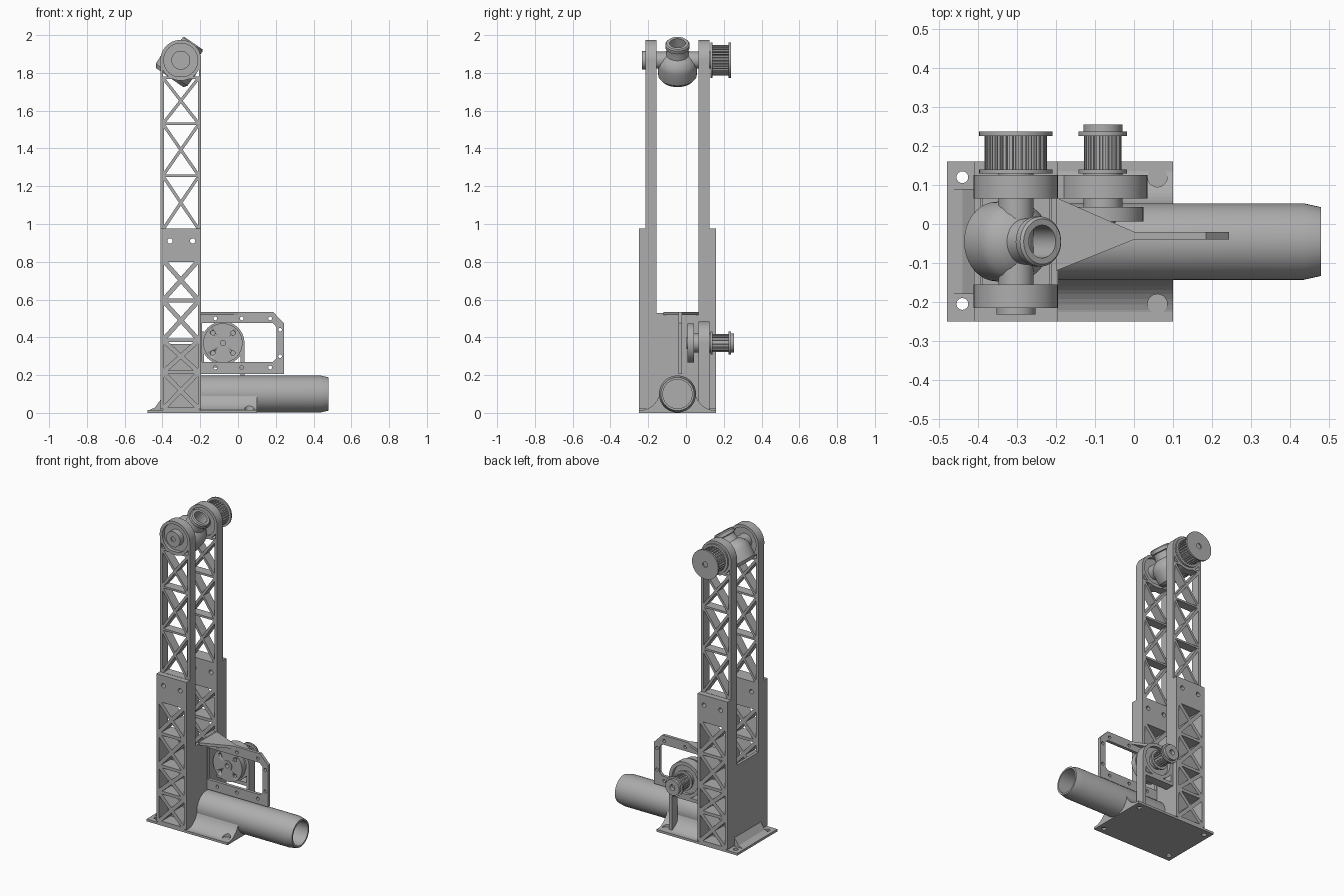
import bpy, bmesh, math
from mathutils import Vector, Matrix

cube = bpy.data.objects.get("Cube")
if cube:
    bpy.data.objects.remove(cube)

grey = bpy.data.materials.new("plain grey")
grey.use_nodes = True
COLOUR = (0.42, 0.42, 0.42, 1)
grey.diffuse_color = COLOUR
grey.node_tree.nodes["Principled BSDF"].inputs["Base Color"].default_value = COLOUR


def finish(name, bm, smooth=False):
    bmesh.ops.remove_doubles(bm, verts=bm.verts, dist=1e-5)
    bmesh.ops.recalc_face_normals(bm, faces=bm.faces)
    mesh = bpy.data.meshes.new(name)
    bm.to_mesh(mesh)
    bm.free()
    mesh.materials.append(grey)
    obj = bpy.data.objects.new(name, mesh)
    bpy.context.scene.collection.objects.link(obj)
    if smooth:
        bpy.ops.object.select_all(action='DESELECT')
        obj.select_set(True)
        bpy.context.view_layer.objects.active = obj
        bpy.ops.object.shade_smooth_by_angle(angle=math.radians(35))
    return obj


def add_box(bm, x, y, z, turn=0):
    """Box from (low, high) spans, turned about its own y direction."""
    mid = Vector([(a + b) / 2 for a, b in (x, y, z)])
    size = [b - a for a, b in (x, y, z)]
    mat = Matrix.Translation(mid) @ Matrix.Rotation(turn, 4, 'Y') @ Matrix.Diagonal((*size, 1))
    bmesh.ops.create_cube(bm, size=1, matrix=mat)


def box(name, x, y, z):
    bm = bmesh.new()
    add_box(bm, x, y, z)
    return finish(name, bm)


def prism(name, pts, low, high, axis='y'):
    """Extrude a closed outline along one axis."""
    place = {'x': lambda u, v: (low, u, v), 'y': lambda u, v: (u, low, v),
             'z': lambda u, v: (u, v, low)}[axis]
    step = Vector([(high - low) * (axis == a) for a in 'xyz'])
    bm = bmesh.new()
    face = bm.faces.new([bm.verts.new(place(u, v)) for u, v in pts])
    new = bmesh.ops.extrude_face_region(bm, geom=[face], use_keep_orig=True)
    bmesh.ops.translate(bm, vec=step, verts=[v for v in new['geom'] if isinstance(v, bmesh.types.BMVert)])
    return finish(name, bm)


def lathe(name, profile, origin, axis, closed=True):
    """Spin (radius, distance) points around an axis."""
    bm = bmesh.new()
    vs = [bm.verts.new((r, 0, t)) for r, t in profile]
    for a, b in zip(vs, vs[1:] + (vs[:1] if closed else [])):
        bm.edges.new((a, b))
    bmesh.ops.spin(bm, geom=bm.verts[:] + bm.edges[:], cent=(0, 0, 0), axis=(0, 0, 1),
                   angle=math.tau, steps=48, use_duplicate=False)
    turn = Vector((0, 0, 1)).rotation_difference(Vector(axis)).to_matrix().to_4x4()
    bm.transform(Matrix.Translation(origin) @ turn)
    return finish(name, bm, True)


def disc(name, x, z, r, y0, y1, inner=0.0):
    pts = [(inner, y0), (r, y0), (r, y1), (inner, y1)]
    return lathe(name, pts, (x, 0, z), (0, 1, 0), closed=inner > 0)


def cut(obj, *cutters):
    for cutter in cutters:
        mod = obj.modifiers.new("cut", 'BOOLEAN')
        mod.operation = 'DIFFERENCE'
        mod.solver = 'EXACT'
        mod.object = cutter
        cutter.hide_render = True
        cutter.hide_viewport = True
        cutter.display_type = 'WIRE'


def lattice(name, y, levels, beam, x=(-0.41, -0.195)):
    """Two stiles, rails at each level and crossed braces between them."""
    bm = bmesh.new()
    for a in (x[0], x[1] - 0.018):
        add_box(bm, (a, a + 0.018), y, (levels[0], levels[-1]))
    inner = (x[0] + 0.012, x[1] - 0.012)
    cx, w = sum(inner) / 2, inner[1] - inner[0]
    for z in levels:
        add_box(bm, inner, y, (z - beam * 0.4, z + beam * 0.4))
    for lo, hi in zip(levels, levels[1:]):
        h, cz = hi - lo, (lo + hi) / 2
        half = math.hypot(w, h) / 2 - 0.01
        for s in (1, -1):
            add_box(bm, (cx - beam / 2, cx + beam / 2), y, (cz - half, cz + half), s * math.atan2(w, h))
    return finish(name, bm)


def pulley(name, x, z, r_tooth, r_flange, teeth, cap=0):
    ring = []
    for i in range(teeth):
        for k, r in ((0, 1), (0.5, 1), (0.55, 0.87), (0.95, 0.87)):
            a = math.tau * (i + k) / teeth
            ring.append((x + r * r_tooth * math.cos(a), z + r * r_tooth * math.sin(a)))
    prism(name + "_teeth", ring, 0.135, 0.23)
    disc(name + "_inner_flange", x, z, r_flange, 0.13, 0.14)
    disc(name + "_outer_flange", x, z, r_flange, 0.226, 0.237, 0.018)
    if cap:
        disc(name + "_cap", x, z, cap, 0.235, 0.255, 0.018)


PX, PZ = -0.303, 1.867     # top pivot
MX, MZ = -0.08, 0.37       # drive pivot
CY = -0.045                # centre line

# Base plate with corner screw holes
plate = box("base_plate", (-0.48, 0.10), (-0.25, 0.16), (0, 0.015))
corners = [(x, y) for x in (-0.44, 0.06) for y in (-0.205, 0.12)]
holes = [lathe("screw_cutter", [(0, -0.05), (0.015, -0.05), (0.015, 0.1), (0, 0.1)], (x, y, 0),
               (0, 0, 1), False) for x, y in corners]
cut(plate, *holes)

# Concave flare joining the plate to the tube
flare = []
for i in range(13):
    a = math.pi / 2 * i / 12
    flare.append((-0.25 + 0.115 * math.sin(a), 0.13 - 0.118 * math.cos(a)))
flare += [(2 * CY - y, z) for y, z in reversed(flare)]
body = prism("tube_flare", flare, -0.2, 0.10, 'x')
cut(body, *[lathe("pocket_cutter", [(0, 0.015), (0.025, 0.015), (0.025, 0.3), (0, 0.3)], (x, y, 0),
                  (0, 0, 1), False) for x, y in corners[2:]])
prism("rear_flare", [(-0.475, 0.013), (-0.44, 0.028), (-0.41, 0.07), (-0.41, 0.013)], -0.18, 0.09)

# Hollow round tube with a tapered mouth
lathe("tube", [(0, -0.2), (0.098, -0.2), (0.098, 0.435), (0.088, 0.48), (0.077, 0.48), (0.077, 0.1),
               (0, 0.1)], (0, CY, 0.1), (1, 0, 0), False)

# Core between the lower uprights
box("lower_core", (-0.39, -0.215), (-0.16, 0.07), (0.01, 0.365))
for label, x in (("outer", -0.41), ("inner", -0.213)):
    box(label + "_core_wall", (x, x + 0.018), (-0.16, 0.07), (0.01, 0.53))

# Uprights: lower truss, joint plate, upper truss and ring at the pivot
for label, low, up in (("front", (-0.25, -0.155), (-0.215, -0.155)),
                       ("rear", (0.065, 0.16), (0.065, 0.125))):
    lattice(label + "_lower_truss", low, [0.02, 0.215, 0.385, 0.595, 0.81], 0.024)
    lattice(label + "_upper_truss", up, [0.97, 1.255, 1.53, 1.775], 0.016)
    joint = box(label + "_joint_plate", (-0.41, -0.195), low, (0.80, 0.975))
    cut(joint, *[disc("bolt_cutter", x, 0.91, 0.014, -0.4, 0.4) for x in (-0.36, -0.24)])
    for x in (-0.41, -0.207):
        box(label + "_ring_side", (x, x + 0.012), up, (1.76, PZ))
    disc(label + "_pivot_ring", PX, PZ, 0.108, *up, 0.09)
    mid = sum(up) / 2
    disc(label + "_bearing", PX, PZ, 0.092, mid - 0.008, mid + 0.008)

# Axle, front hub and belt pulley at the top pivot
disc("top_axle", PX, PZ, 0.045, -0.215, 0.135)
disc("front_hub", PX, PZ, 0.05, -0.232, -0.19, 0.015)
disc("front_hub_bolt", PX, PZ, 0.017, -0.225, -0.19)
pulley("top_pulley", PX, PZ, 0.08, 0.094, 30)

# Tilted socket head with a hollow neck
lathe("socket_head", [(0, 0), (0.088, 0), (0.102, 0.018), (0.105, 0.09), (0.098, 0.115), (0.078, 0.138),
                      (0.06, 0.15), (0.055, 0.18), (0.055, 0.19), (0.064, 0.195), (0.064, 0.215),
                      (0.058, 0.222), (0.042, 0.222), (0.042, 0.1), (0, 0.1)],
      (-0.362, CY, 1.775), (0.57, 0, 0.82), False)

# Bracket frame: tapered top web and a thin upright fin with a window
prism("bracket_web", [(-0.2, 0.068), (-0.2, -0.12), (0, -0.04), (0, -0.02)], 0.517, 0.535, 'z')
fin = prism("bracket_fin", [(-0.2, 0.205), (0.243, 0.205), (0.243, 0.475), (0.185, 0.535), (-0.2, 0.535)],
            -0.04, -0.02)
window = prism("window_cutter", [(-0.19, 0.27), (0.185, 0.27), (0.203, 0.288), (0.203, 0.455),
                                 (0.185, 0.475), (-0.19, 0.475)], -0.1, 0.1)
spots = [(x, z) for x in (-0.12, 0.02, 0.17) for z in (0.24, 0.5)] + [(0.223, 0.3), (0.223, 0.44)]
cut(fin, window, *[disc("pin_cutter", x, z, 0.01, -0.1, 0.1) for x, z in spots])

# Drive mount: ring housing on a leg, shaft, drive disc and pulley
disc("drive_ring", MX, MZ, 0.114, 0.065, 0.125, 0.092)
disc("drive_bearing", MX, MZ, 0.094, 0.085, 0.105)
box("drive_leg", (0.014, 0.034), (0.065, 0.125), (0.01, MZ))
box("drive_tie", (-0.2, 0.03), (0.065, 0.125), (0.24, 0.262))
box("drive_side", (-0.2, -0.18), (0.065, 0.125), (0.24, 0.43))
disc("drive_shaft", MX, MZ, 0.05, 0.03, 0.135)
wheel = disc("drive_disc", MX, MZ, 0.104, 0.007, 0.043, 0.014)
cut(wheel, *[disc("disc_hole_cutter", MX + 0.075 * math.cos(a), MZ + 0.075 * math.sin(a), 0.011, -0.1, 0.06)
             for a in [math.pi / 4 + math.pi / 2 * i for i in range(4)]])
disc("drive_disc_hub", MX, MZ, 0.032, 0.002, 0.02, 0.014)
pulley("drive_pulley", MX, MZ, 0.048, 0.062, 18, 0.05)
